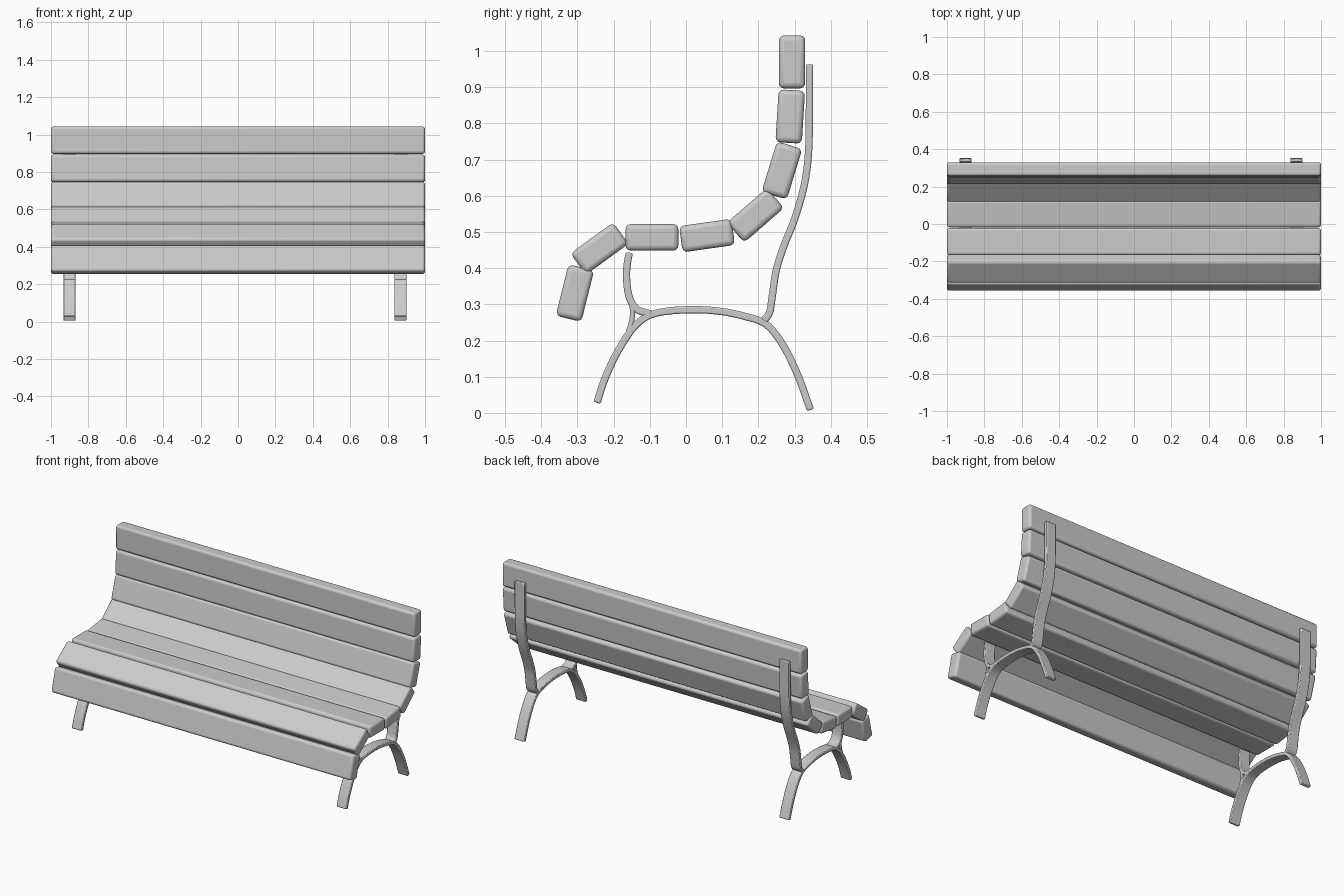
import bpy, bmesh, math
from mathutils import Vector

if "Cube" in bpy.data.objects:
    bpy.data.objects.remove(bpy.data.objects["Cube"])


def finish(ob, width, segments):
    mod = ob.modifiers.new("rounded_edges", 'BEVEL')
    mod.width, mod.segments = width, segments
    mod.limit_method, mod.angle_limit = 'ANGLE', math.radians(40)
    bpy.ops.object.select_all(action='DESELECT')
    ob.select_set(True)
    bpy.context.view_layer.objects.active = ob
    bpy.ops.object.shade_smooth_by_angle(angle=math.radians(35))


def link(name, bm):
    bmesh.ops.recalc_face_normals(bm, faces=bm.faces[:])
    me = bpy.data.meshes.new(name)
    bm.to_mesh(me)
    bm.free()
    ob = bpy.data.objects.new(name, me)
    bpy.context.collection.objects.link(ob)
    return ob


def slat(name, y, z, angle):
    bm = bmesh.new()
    bmesh.ops.create_cube(bm, size=1)
    bmesh.ops.scale(bm, vec=(2, 0.146, 0.073), verts=bm.verts)
    ob = link(name, bm)
    ob.location = (0, y, z)
    ob.rotation_euler.x = math.radians(angle)
    finish(ob, 0.014, 3)


def smooth_path(pts, steps=5):
    # Catmull-Rom curve through the points
    p = [Vector(q) for q in pts]
    p = [2 * p[0] - p[1]] + p + [2 * p[-1] - p[-2]]
    out = []
    for a, b, c, d in zip(p, p[1:], p[2:], p[3:]):
        for i in range(steps):
            t = i / steps
            out.append(0.5 * (2 * b + (c - a) * t + (2 * a - 5 * b + 4 * c - d) * t * t
                              + (3 * b - a - 3 * c + d) * t ** 3))
    return out + [p[-2]]


def bar(name, pts, x, width=0.065, thick=0.02):
    # flat metal bar bent along a side-view path
    path = smooth_path(pts)
    bm = bmesh.new()
    rings = []
    for i, q in enumerate(path):
        t = (path[min(i + 1, len(path) - 1)] - path[max(i - 1, 0)]).normalized()
        n = Vector((-t.y, t.x)) * thick / 2
        ring = [(x + sx * width / 2, q.x + sn * n.x, q.y + sn * n.y)
                for sx, sn in ((-1, -1), (1, -1), (1, 1), (-1, 1))]
        rings.append([bm.verts.new(v) for v in ring])
    for a, b in zip(rings, rings[1:]):
        for k in range(4):
            m = (k + 1) % 4
            bm.faces.new((a[k], a[m], b[m], b[k]))
    bm.faces.new(rings[0])
    bm.faces.new(rings[-1])
    finish(link(name, bm), 0.004, 2)


# Wooden slats: y, z, tilt from the front lip up to the top of the back
slats = [("front_lip_slat", -0.307, 0.331, 76), ("front_edge_slat", -0.239, 0.454, 36),
         ("seat_slat_front", -0.094, 0.485, 0), ("seat_slat_rear", 0.058, 0.490, 8),
         ("lower_curve_slat", 0.192, 0.546, 41), ("back_slat_lower", 0.265, 0.670, 73),
         ("back_slat_middle", 0.288, 0.819, 86.5), ("back_slat_top", 0.293, 0.970, 90)]
for s in slats:
    slat(*s)

# Metal side frames
legs = [(-0.246, 0.028), (-0.225, 0.092), (-0.195, 0.158), (-0.160, 0.216), (-0.135, 0.246),
        (-0.100, 0.270), (-0.045, 0.282), (0.037, 0.285), (0.106, 0.279), (0.165, 0.266),
        (0.211, 0.251), (0.244, 0.222), (0.279, 0.168), (0.313, 0.094), (0.344, 0.008)]
back_post = [(0.341, 0.963), (0.341, 0.860), (0.340, 0.750), (0.335, 0.680), (0.324, 0.617),
             (0.300, 0.535), (0.272, 0.465), (0.250, 0.397), (0.239, 0.327), (0.231, 0.278),
             (0.214, 0.254)]
front_post = [(-0.157, 0.443), (-0.164, 0.395), (-0.162, 0.345), (-0.152, 0.308),
              (-0.132, 0.284), (-0.095, 0.273)]
front_brace = [(-0.154, 0.315), (-0.148, 0.285), (-0.150, 0.255), (-0.160, 0.222)]
for side, x in (("left", -0.901), ("right", 0.868)):
    bar(side + "_leg_arch", legs, x)
    bar(side + "_back_post", back_post, x)
    bar(side + "_front_post", front_post, x)
    bar(side + "_front_brace", front_brace, x, thick=0.014)
